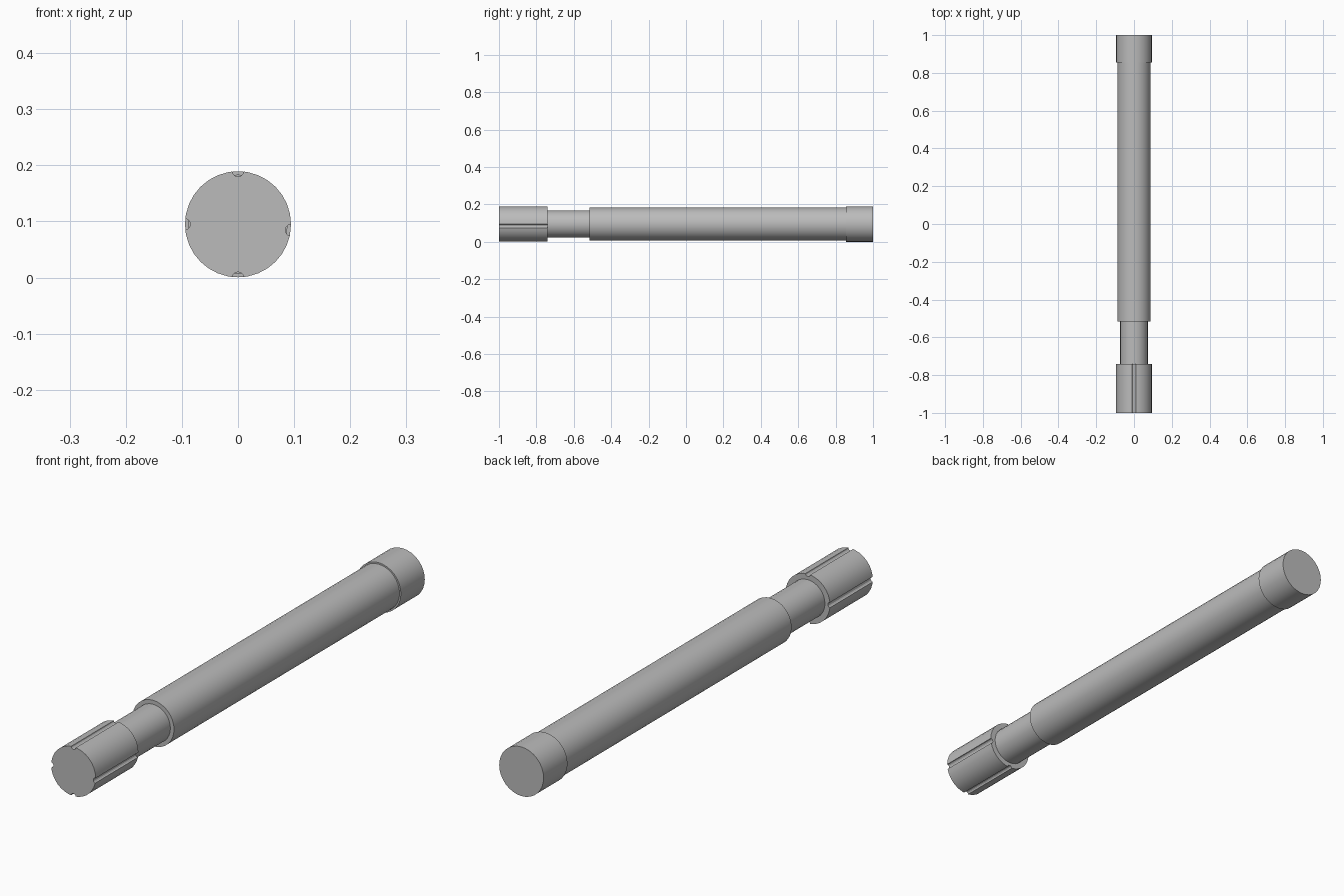
import bpy, bmesh
from math import sin, cos, pi, radians

if "Cube" in bpy.data.objects:
    bpy.data.objects.remove(bpy.data.objects["Cube"])

AXIS_Z = 0.095
SIDES = 32

grey = bpy.data.materials.new("plain grey")
grey.use_nodes = True
grey.diffuse_color = (0.5, 0.5, 0.5, 1)
grey.node_tree.nodes["Principled BSDF"].inputs["Base Color"].default_value = (0.5, 0.5, 0.5, 1)


def outline(radius, grooves=(), groove_radius=0.01):
    """Cross-section of a round bar, with half-round grooves at the given angles."""
    half = groove_radius / radius
    points = []
    for i in range(SIDES):
        a = 2 * pi * i / SIDES
        if all(abs((a - g + pi) % (2 * pi) - pi) > half for g in grooves):
            points.append((a, radius * cos(a), radius * sin(a)))
    for g in grooves:
        for k in range(7):
            t = pi * k / 6
            r = radius * cos(half) - 0.9 * groove_radius * sin(t)
            side = -groove_radius * cos(t)
            a = (g + side / radius) % (2 * pi)
            points.append((a, r * cos(g) - side * sin(g), r * sin(g) + side * cos(g)))
    return [(x, z) for a, x, z in sorted(points)]


def bar(name, y0, y1, section):
    """Extrude a cross-section along the length of the rod."""
    bm = bmesh.new()
    face = bm.faces.new([bm.verts.new((x, y0, z + AXIS_Z)) for x, z in section])
    grown = bmesh.ops.extrude_face_region(bm, geom=[face], use_keep_orig=True)
    new_verts = [v for v in grown["geom"] if isinstance(v, bmesh.types.BMVert)]
    bmesh.ops.translate(bm, verts=new_verts, vec=(0, y1 - y0, 0))
    bmesh.ops.recalc_face_normals(bm, faces=bm.faces)
    mesh = bpy.data.meshes.new(name)
    bm.to_mesh(mesh)
    bm.free()
    mesh.materials.append(grey)
    obj = bpy.data.objects.new(name, mesh)
    bpy.context.collection.objects.link(obj)
    bpy.ops.object.select_all(action="DESELECT")
    obj.select_set(True)
    bpy.context.view_layer.objects.active = obj
    bpy.ops.object.shade_smooth_by_angle(angle=radians(25))


# Grooved front collar; the groove on the left sits a little low
bar("front_collar", -1.0, -0.74, outline(0.0945, [pi / 2, pi, 3 * pi / 2, 2 * pi - 0.11]))
# Slim neck, main tube and rear cap
bar("neck", -0.74, -0.515, outline(0.073))
bar("main_tube", -0.515, 0.855, outline(0.0885))
bar("rear_cap", 0.855, 1.0, outline(0.0945))
